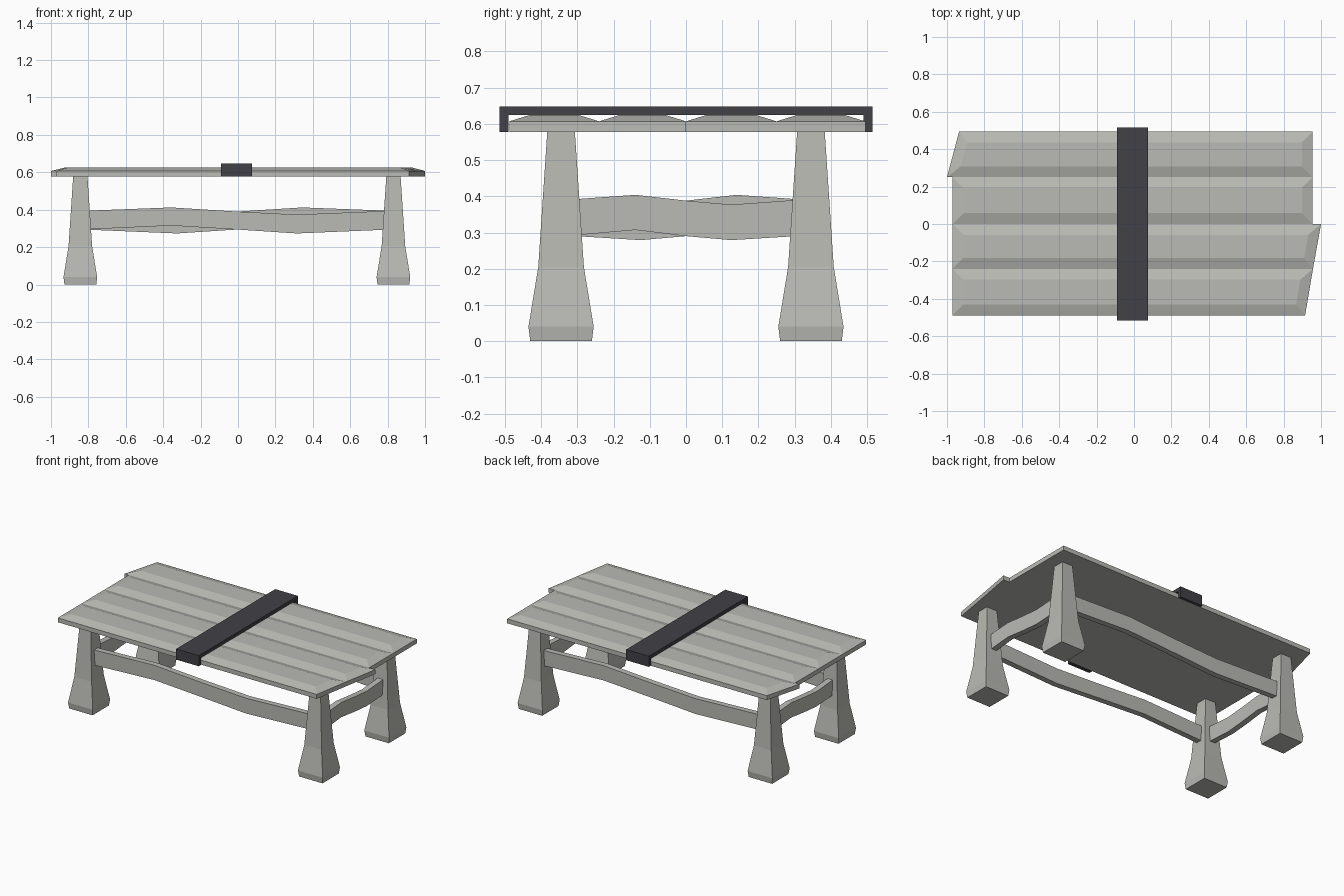
import bpy
import bmesh

cube = bpy.data.objects.get("Cube")
if cube:
    bpy.data.objects.remove(cube, do_unlink=True)


def material(name, rgb):
    mat = bpy.data.materials.new(name)
    mat.use_nodes = True
    mat.diffuse_color = (*rgb, 1)
    mat.node_tree.nodes["Principled BSDF"].inputs["Base Color"].default_value = (*rgb, 1)
    return mat


weathered_wood = material("weathered_wood", (0.49, 0.49, 0.46))
dark_metal = material("dark_metal", (0.054, 0.052, 0.062))


def loft(name, rings, mat):
    """Join equal-sized rings of points into a closed flat-shaded solid."""
    bm = bmesh.new()
    loops = [[bm.verts.new(p) for p in ring] for ring in rings]
    for a, b in zip(loops, loops[1:]):
        for i in range(len(a)):
            j = (i + 1) % len(a)
            bm.faces.new((a[i], a[j], b[j], b[i]))
    bm.faces.new(loops[0][::-1])
    bm.faces.new(loops[-1])
    bmesh.ops.recalc_face_normals(bm, faces=bm.faces)
    mesh = bpy.data.meshes.new(name)
    bm.to_mesh(mesh)
    bm.free()
    mesh.materials.append(mat)
    obj = bpy.data.objects.new(name, mesh)
    bpy.context.collection.objects.link(obj)
    return obj


# Table top: four planks with chamfered upper edges and uneven ends
BOTTOM, EDGE, RIDGE = 0.578, 0.607, 0.625


def plank(name, y0, y1, left, right):
    # left and right hold the end positions at y0 and y1
    outline = [(left[0], y0), (right[0], y0), (right[1], y1), (left[1], y1)]
    inset = 0.058
    slope_l = (left[1] - left[0]) / (y1 - y0) * inset
    slope_r = (right[1] - right[0]) / (y1 - y0) * inset
    crown = [(left[0] + inset + slope_l, y0 + inset),
             (right[0] - inset + slope_r, y0 + inset),
             (right[1] - inset - slope_r, y1 - inset),
             (left[1] + inset - slope_l, y1 - inset)]
    loft(name, [[(x, y, BOTTOM) for x, y in outline],
                [(x, y, EDGE) for x, y in outline],
                [(x, y, RIDGE) for x, y in crown]], weathered_wood)


plank("plank_back", 0.25, 0.495, (-1.0, -0.935), (0.955, 0.955))
plank("plank_mid_back", 0.0, 0.25, (-0.97, -0.97), (0.955, 0.955))
plank("plank_mid_front", -0.24, 0.0, (-0.97, -0.97), (0.957, 1.0))
plank("plank_front", -0.488, -0.24, (-0.97, -0.97), (0.915, 0.957))

# Metal strap folded over the middle of the top
strap = [(-0.515, BOTTOM), (-0.515, 0.648), (0.515, 0.648), (0.515, BOTTOM),
         (0.49, BOTTOM), (0.49, RIDGE), (-0.49, RIDGE), (-0.49, BOTTOM)]
loft("strap", [[(x, y, z) for y, z in strap] for x in (-0.09, 0.075)], dark_metal)

# Flared legs
LEG_X = {"right": -0.843, "left": 0.831}
LEG_Y = {"front": -0.345, "back": 0.345}
for side, cx in LEG_X.items():
    for end, cy in LEG_Y.items():
        rings = [[(cx + sx * h, cy + sy * h, z)
                  for sx, sy in ((-1, -1), (1, -1), (1, 1), (-1, 1))]
                 for z, h in ((0, 0.085), (0.04, 0.09), (0.205, 0.063), (0.58, 0.038))]
        loft(f"{end}_{side}_leg", rings, weathered_wood)


# Wavy stretchers: stations are (distance, lower z, upper z)
HALF = 0.019


def stretcher(name, stations, place):
    loft(name, [[place(d, -HALF, lo), place(d, HALF, lo),
                 place(d, HALF, hi), place(d, -HALF, hi)]
                for d, lo, hi in stations], weathered_wood)


long_wave = [(-0.82, 0.294, 0.394), (-0.35, 0.315, 0.412), (0, 0.294, 0.39),
             (0.32, 0.273, 0.374), (0.82, 0.294, 0.394)]
short_wave = [(-0.32, 0.291, 0.391), (-0.14, 0.307, 0.404), (0, 0.29, 0.388),
              (0.125, 0.279, 0.377), (0.32, 0.291, 0.391)]
for s, end, side in ((1, "front", "left"), (-1, "back", "right")):
    stretcher(f"{end}_stretcher", long_wave,
              lambda d, t, z: (s * d - 0.006, LEG_Y[end] + t, z))
    stretcher(f"{side}_stretcher", short_wave,
              lambda d, t, z: (LEG_X[side] + t, s * d, z))
